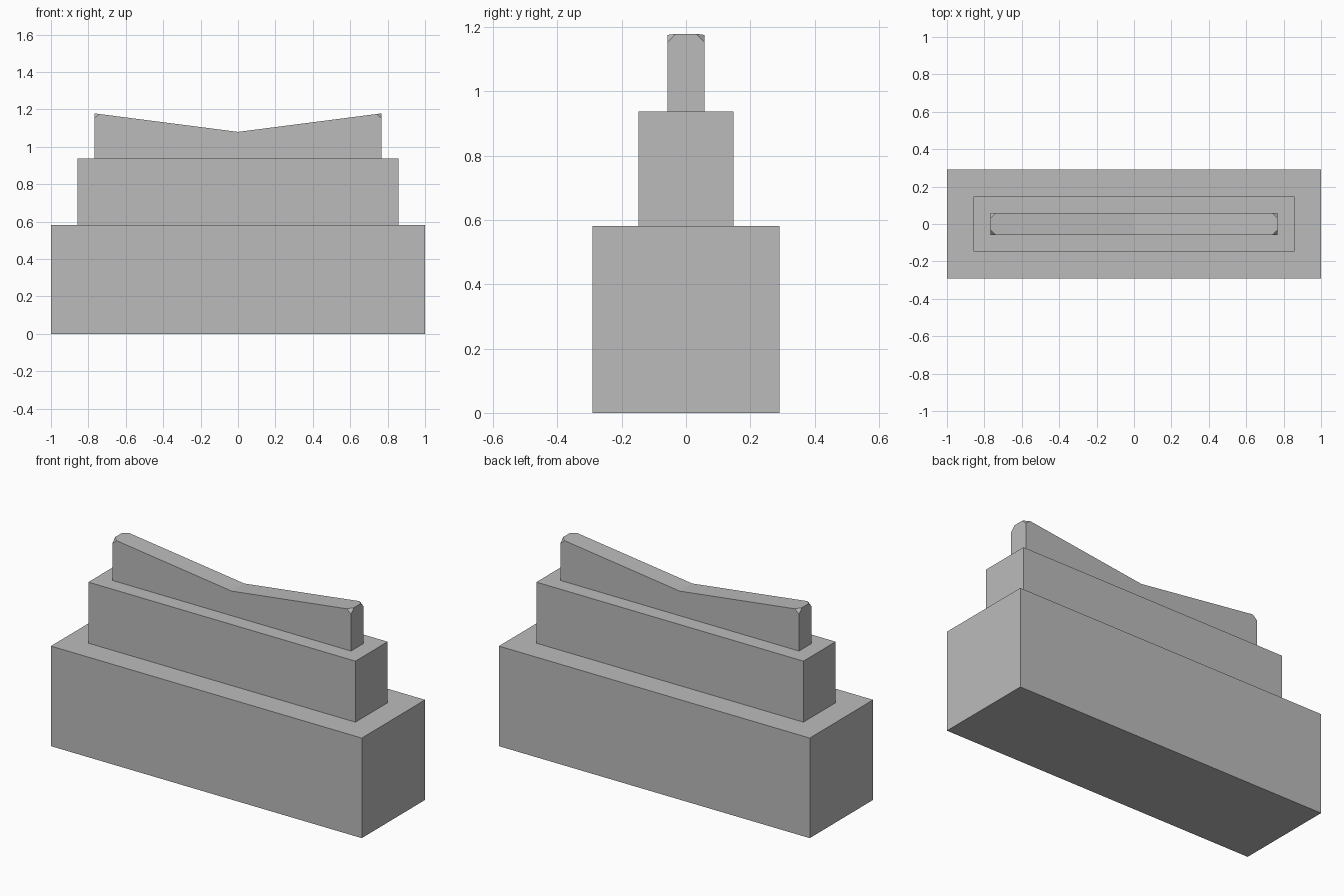
import bpy, bmesh

if "Cube" in bpy.data.objects:
    bpy.data.objects.remove(bpy.data.objects["Cube"])

grey = bpy.data.materials.new("plain grey")
grey.diffuse_color = (0.5, 0.5, 0.5, 1)
grey.use_nodes = True
grey.node_tree.nodes["Principled BSDF"].inputs["Base Color"].default_value = grey.diffuse_color


def extrude_profile(name, profile, half_depth, corner_cut=0.0):
    """Extrude an x-z outline along y; optionally clip the raised end corners."""
    bm = bmesh.new()
    face = bm.faces.new([bm.verts.new((x, -half_depth, z)) for x, z in profile])
    ext = bmesh.ops.extrude_face_region(bm, geom=[face])
    new = [v for v in ext["geom"] if isinstance(v, bmesh.types.BMVert)]
    bmesh.ops.translate(bm, verts=new, vec=(0, 2 * half_depth, 0))
    if corner_cut:
        top = max(v.co.z for v in bm.verts)
        tips = [v for v in bm.verts if v.co.z > top - 0.001]
        bmesh.ops.bevel(bm, geom=tips, offset=corner_cut, segments=1,
                        affect='VERTICES', profile=0.5)
    bmesh.ops.recalc_face_normals(bm, faces=bm.faces[:])
    mesh = bpy.data.meshes.new(name)
    bm.to_mesh(mesh)
    bm.free()
    mesh.materials.append(grey)
    obj = bpy.data.objects.new(name, mesh)
    bpy.context.collection.objects.link(obj)
    return obj


def box_profile(hx, z0, z1):
    return [(-hx, z0), (hx, z0), (hx, z1), (-hx, z1)]


# Stepped blocks
extrude_profile("base_block", box_profile(1.0, 0, 0.582), 0.291)
extrude_profile("middle_block", box_profile(0.859, 0.582, 0.937), 0.148)

# Top ridge dipping to the centre, with clipped end corners
ridge = [(-0.768, 0.937), (0.768, 0.937), (0.768, 1.179), (0, 1.08), (-0.768, 1.179)]
extrude_profile("top_ridge", ridge, 0.058, 0.027)
